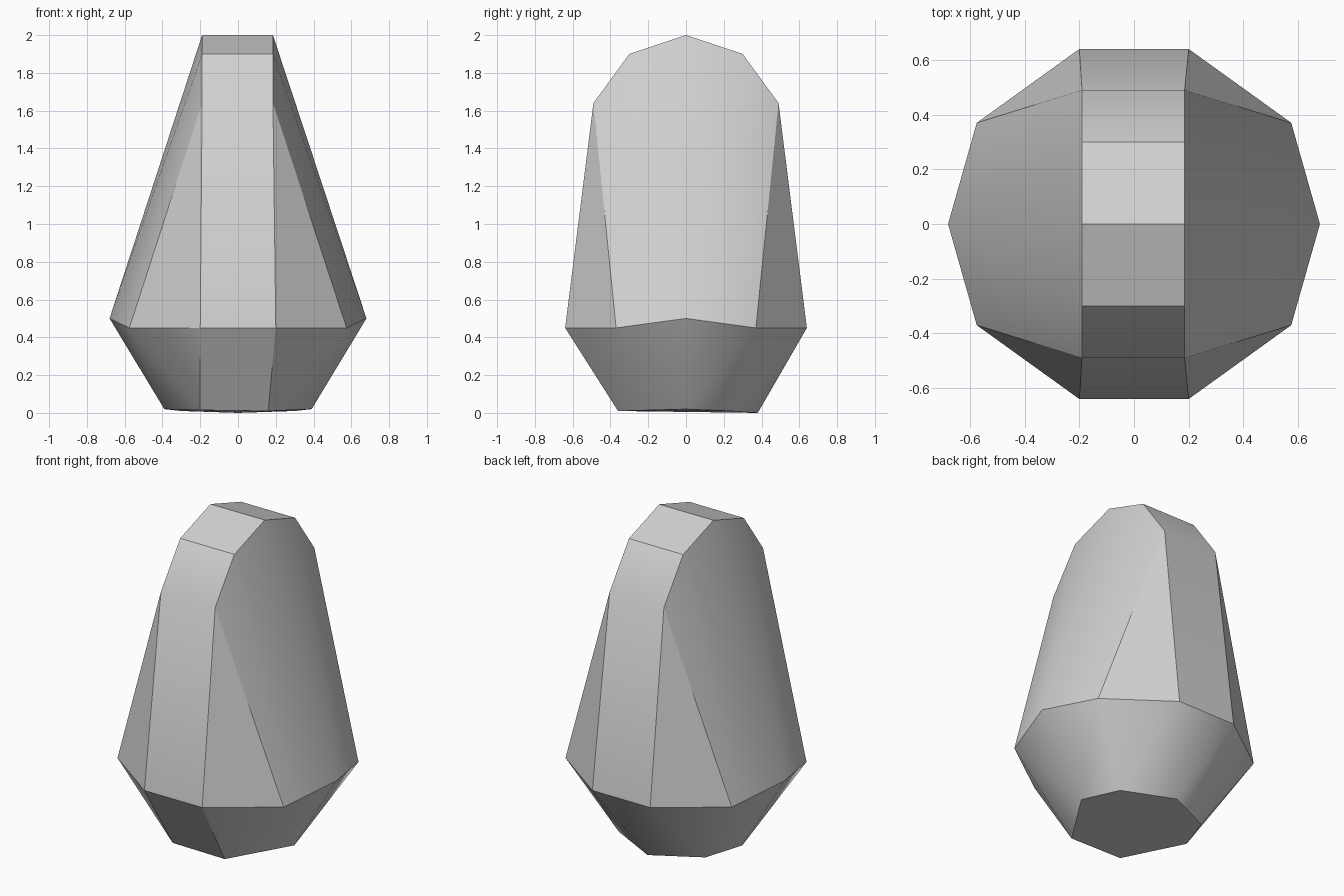
import bpy
import bmesh
import math

cube = bpy.data.objects.get("Cube")
if cube:
    bpy.data.objects.remove(cube, do_unlink=True)

# Plain grey stone
grey = bpy.data.materials.new("stone grey")
grey.use_nodes = True
colour = (0.64, 0.64, 0.64, 1.0)
grey.diffuse_color = colour
grey.node_tree.nodes["Principled BSDF"].inputs["Base Color"].default_value = colour

# Narrow rounded ridge along y: profile (y, z) repeated on both sides
ridge = [(-0.49, 1.64), (-0.30, 1.90), (0.0, 2.0), (0.30, 1.90), (0.49, 1.64)]
points = [(x, y, z) for x in (-0.19, 0.185) for y, z in ridge]

# Widest belt: one quadrant mirrored in x and y, plus the two side tips
for sx in (-1, 1):
    points.append((sx * 0.68, 0.0, 0.50))
    for sy in (-1, 1):
        points.append((sx * 0.20, sy * 0.64, 0.45))
        points.append((sx * 0.575, sy * 0.37, 0.45))

# Seven-sided foot, slightly uneven
points += [(0.39, 0.0, 0.02), (0.30, 0.235, 0.01), (0.0, 0.38, 0.0),
           (-0.30, 0.235, 0.01), (-0.39, 0.0, 0.02),
           (-0.20, -0.36, 0.015), (0.16, -0.36, 0.01)]

# Wrap the rings in one convex faceted body
bm = bmesh.new()
for p in points:
    bm.verts.new(p)
bmesh.ops.convex_hull(bm, input=bm.verts[:])
bmesh.ops.dissolve_limit(bm, angle_limit=math.radians(1),
                         verts=bm.verts[:], edges=bm.edges[:])
bmesh.ops.recalc_face_normals(bm, faces=bm.faces[:])
mesh = bpy.data.meshes.new("rock")
bm.to_mesh(mesh)
bm.free()
mesh.materials.append(grey)

rock = bpy.data.objects.new("rock", mesh)
bpy.context.collection.objects.link(rock)

# Soften shallow facets, keep the strong edges
bpy.ops.object.select_all(action='DESELECT')
rock.select_set(True)
bpy.context.view_layer.objects.active = rock
bpy.ops.object.shade_smooth_by_angle(angle=math.radians(30))
